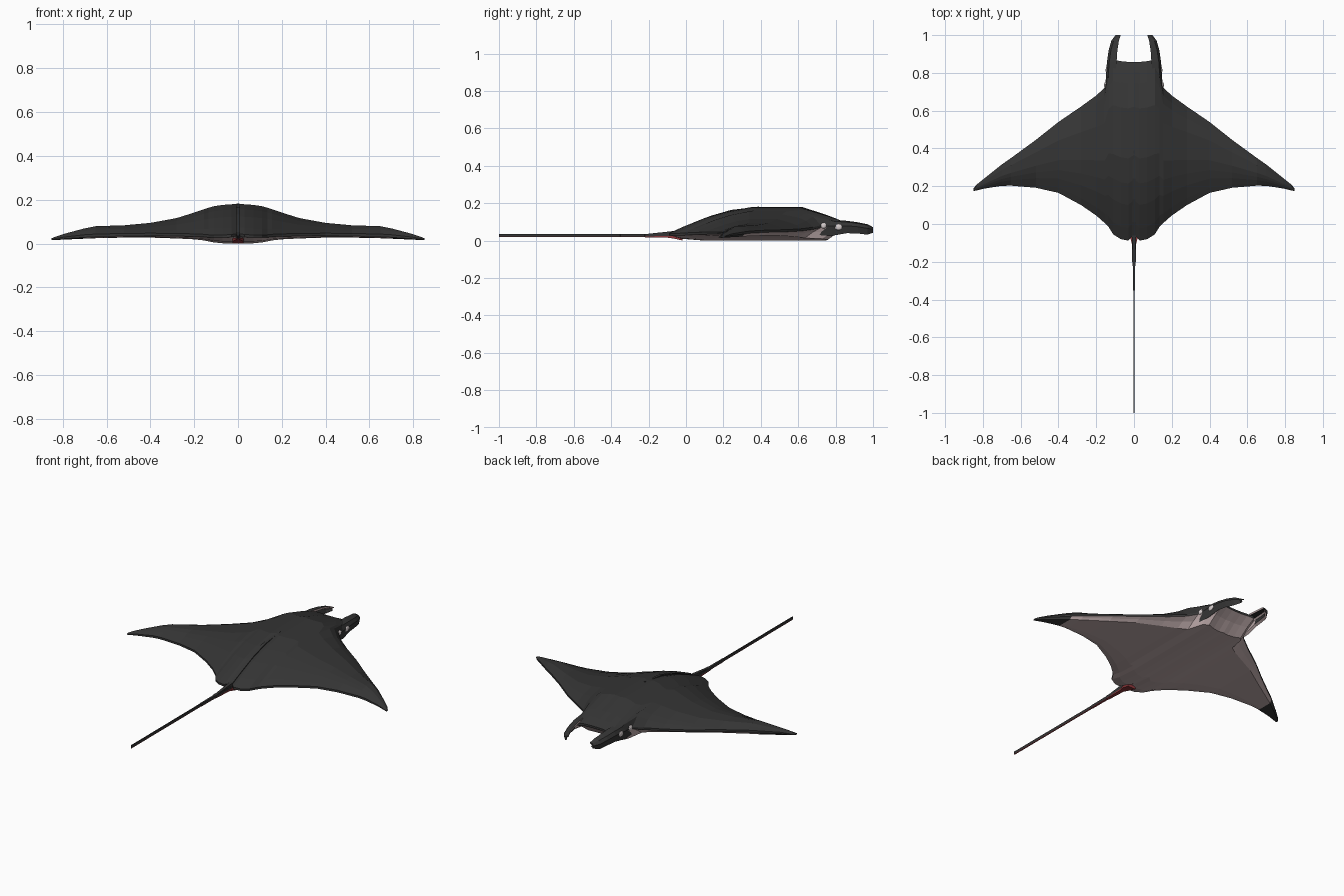
import bpy, bmesh, math
from mathutils import Vector

if "Cube" in bpy.data.objects:
    bpy.data.objects.remove(bpy.data.objects["Cube"])


def mat(name, c):
    m = bpy.data.materials.new(name)
    m.diffuse_color = (*c, 1)
    m.use_nodes = True
    m.node_tree.nodes["Principled BSDF"].inputs["Base Color"].default_value = m.diffuse_color
    return m


DARK = mat("charcoal back", (0.035, 0.035, 0.035))
BELLY = mat("pale belly", (0.52, 0.41, 0.41))
RED = mat("dark red tail underside", (0.28, 0.04, 0.045))
LIGHT = mat("light grey eye", (0.68, 0.62, 0.62))


def loft(name, rings, mats, rule=lambda f, c: 0):
    """Skin closed rings of equal size, cap both ends, colour faces by rule."""
    bm = bmesh.new()
    vs = [[bm.verts.new(p) for p in r] for r in rings]
    n = len(rings[0])
    for a, b in zip(vs, vs[1:]):
        for i in range(n):
            j = (i + 1) % n
            bm.faces.new((a[i], a[j], b[j], b[i]))
    bm.faces.new(vs[0])
    bm.faces.new(vs[-1])
    bmesh.ops.recalc_face_normals(bm, faces=bm.faces)
    bm.normal_update()
    for f in bm.faces:
        f.material_index = rule(f, f.calc_center_median())
    me = bpy.data.meshes.new(name)
    bm.to_mesh(me)
    bm.free()
    for m in mats:
        me.materials.append(m)
    ob = bpy.data.objects.new(name, me)
    bpy.context.collection.objects.link(ob)
    return ob


# body and wings: x, y trailing, y leading, z top, z bottom, z trailing, z leading, shoulder fullness
half = [
    (0.00, -.055, .858, .180, .001, .040, .088, 0),
    (0.03, -.088, .858, .179, .000, .035, .088, 0),
    (0.07, -.080, .862, .176, .001, .033, .088, 0),
    (0.11, -.055, .870, .170, .005, .033, .083, 0),
    (0.135, -.015, .830, .163, .010, .034, .080, 0),
    (0.155, .005, .722, .156, .014, .036, .076, 1),
    (0.20, .045, .680, .141, .019, .038, .066, .6),
    (0.28, .100, .622, .116, .023, .040, .058, .2),
    (0.40, .165, .540, .094, .027, .041, .053, 0),
    (0.52, .192, .445, .083, .027, .040, .051, 0),
    (0.65, .203, .350, .079, .024, .037, .046, 0),
    (0.70, .202, .315, .069, .022, .034, .042, 0),
    (0.79, .188, .243, .045, .018, .026, .032, 0),
    (0.835, .177, .207, .030, .016, .020, .022, 0),
    (0.85, .175, .188, .024, .015, .018, .019, 0),
]
T = [0, .07, .2, .32, .46, .74, .88, .94, 1]
TOP = [0, .2, .55, .8, 1, 1, .55, .3, 0]
BOT = [0, .7, 1, 1, 1, 1, 1, .4, 0]


def station(s, sign):
    x, yt, yl, zt, zb, e0, e1, full = s
    th = min(.006, (zt - zb) * .15)
    up, lo = [], []
    for t, p, b in zip(T, TOP, BOT):
        if .8 < t < 1:
            p += .33 * full
        y, e = yt + (yl - yt) * t, e0 + (e1 - e0) * t
        up.append((sign * x, y, e + th * (1 - p) + (zt - e) * p))
        lo.append((sign * x, y, e - th * (1 - b) + (zb - e) * b))
    return up + lo[::-1]


def body_rule(f, c):
    # dark back and wing tips, pale underside
    return 0 if f.normal.z > -.05 or abs(c.x) > .70 else 1


loft("body_and_wings",
     [station(s, -1) for s in half[:0:-1]] + [station(s, 1) for s in half],
     [DARK, BELLY], body_rule)

# head fins: y, x outer, x inner, z top, z bottom
fin = [
    (.70, .152, .110, .108, .030),
    (.78, .149, .102, .112, .026),
    (.86, .143, .092, .106, .040),
    (.92, .134, .088, .098, .038),
    (.97, .120, .080, .088, .032),
    (1.0, .098, .070, .072, .042),
]


def fin_ring(s, k):
    y, xo, xi, zt, zb = s
    h = zt - zb
    pts = [(xi, zt), (xo - .012, zt - .1 * h), (xo, zt - .4 * h), (xo - .008, zb),
           (xo - .02, zb + .01), (xo - .014, zt - .42 * h),
           (xo - .02, zt - .28 * h), (xi, zt - .18 * h)]
    return [(k * x, y, z) for x, z in pts]


def blob(name, loc, size, m):
    bpy.ops.mesh.primitive_ico_sphere_add(subdivisions=2, radius=1, location=loc)
    ob = bpy.context.object
    ob.name = name
    ob.scale = size
    ob.data.materials.append(m)


for side, k in (("left", -1), ("right", 1)):
    loft("head_fin_" + side, [fin_ring(s, k) for s in fin], [DARK, BELLY],
         lambda f, c, k=k: int(f.normal.x * k < -.3 and f.normal.z < .2 and c.y < .99))
    # eye and pale patch on the side of the head
    blob("eye_" + side, (k * .150, .735, .080), (.009, .016, .016), LIGHT)
    blob("cheek_patch_" + side, (k * .144, .815, .072), (.006, .020, .016), LIGHT)


# tail and back ridge: y, half width, z top, z bottom
def bar(rows):
    return [[(-w, y, b), (-w, y, t), (w, y, t), (w, y, b)] for y, w, t, b in rows]


tail_rows = [(.02, .012), (-.08, .011), (-.22, .009), (-.222, .006),
             (-.35, .005), (-.352, .003), (-1.0, .0025)]
loft("tail", bar([(y, w, .036, .022) for y, w in tail_rows]), [DARK])
loft("tail_underside", bar([(y, w, .022, .019) for y, w in tail_rows]), [RED])
loft("tail_root", bar([(-.02, .026, .024, .001), (-.06, .024, .024, .010),
                       (-.10, .012, .024, .016), (-.22, .008, .024, .018)]), [RED])
loft("back_ridge", bar([(.39, .006, .182, .165), (.24, .008, .164, .14),
                        (.13, .009, .132, .10), (.01, .010, .084, .05),
                        (-.06, .010, .052, .03), (-.21, .007, .036, .025)]), [DARK])
